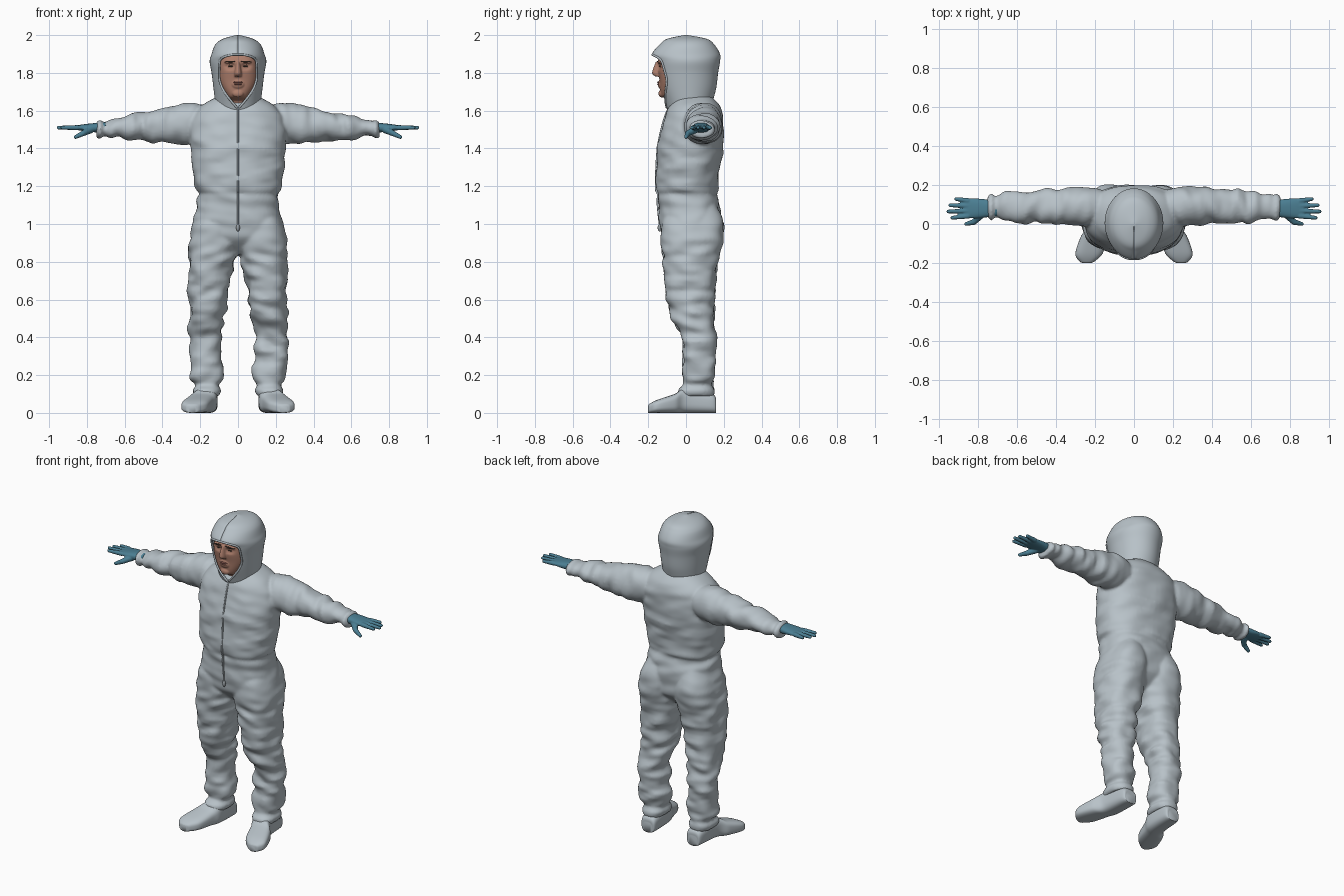
import bpy, bmesh, math
from mathutils import Vector, Matrix, noise

if "Cube" in bpy.data.objects:
    bpy.data.objects.remove(bpy.data.objects["Cube"])


def material(name, *rgb):
    mat = bpy.data.materials.new(name)
    mat.use_nodes = True
    mat.diffuse_color = (*rgb, 1)
    shader = next(node for node in mat.node_tree.nodes if node.type == "BSDF_PRINCIPLED")
    shader.inputs["Base Color"].default_value = (*rgb, 1)
    return mat


FABRIC = material("pale grey fabric", .48, .54, .58)
RUBBER = material("teal rubber", .07, .21, .29)
SKIN = material("skin", .42, .21, .15)
LIP = material("lip brown", .27, .11, .09)
DARK = material("dark brown", .06, .04, .03)
METAL = material("zip grey", .3, .33, .35)


def spline(keys, steps=8):
    """Smooth in-between rows through the key rows."""
    rows = []
    for i in range(len(keys) - 1):
        before, start, end, after = (keys[min(max(i + k, 0), len(keys) - 1)] for k in (-1, 0, 1, 2))
        for step in range(steps):
            t = step / steps
            rows.append([b + t * ((c - a) + t * ((2 * a - 5 * b + 4 * c - d)
                                                 + t * (3 * b - a - 3 * c + d))) / 2
                         for a, b, c, d in zip(before, start, end, after)])
    rows.append(list(keys[-1]))
    return rows


def bridge(bm, rings, closed=True):
    for ring, following in zip(rings, rings[1:]):
        count = len(ring)
        for i in range(count if closed else count - 1):
            j = (i + 1) % count
            bm.faces.new((ring[i], ring[j], following[j], following[i]))


def rounded(value, power):
    return math.copysign(abs(value) ** (2 / power), value)


def loft(bm, axis, keys, side=1, power=2.4, fold=0, segments=48):
    """Each row holds a position on the axis and the section's bounds; fold adds creases."""
    rows, rings = spline(keys), []
    for index, (pos, a_min, a_max, b_min, b_max) in enumerate(rows):
        depth = fold * math.sin(math.pi * index / len(rows))
        ring = []
        for k in range(segments):
            angle = math.tau * k / segments
            a = (a_max - a_min) / 2 * rounded(math.cos(angle), power)
            b = (b_max - b_min) / 2 * rounded(math.sin(angle), power)
            crease = noise.noise(Vector((a * 9 + pos * 7, b * 9 + side * 5, pos * 19)))
            grow = 1 + depth * crease / math.hypot(a, b)
            a = a * grow + (a_min + a_max) / 2
            b = b * grow + (b_min + b_max) / 2
            x, y, z = {"z": (a, b, pos), "x": (pos, a, b), "y": (a, pos, b)}[axis]
            ring.append(bm.verts.new((x * side, y, z)))
        rings.append(ring)
    bridge(bm, rings)
    bm.faces.new(rings[0])
    bm.faces.new(rings[-1])


def symmetric(keys):
    return [(z, -half, half, front, back) for z, half, front, back in keys]


def ball(bm, location, size):
    matrix = Matrix.Translation(location) @ Matrix.Diagonal((*size, 1))
    bmesh.ops.create_uvsphere(bm, u_segments=20, v_segments=12, radius=1, matrix=matrix)


def finger(bm, start, end, thick, thin, count=12):
    for i in range(count + 1):
        t = i / count
        ball(bm, Vector(start).lerp(Vector(end), t), [thick + (thin - thick) * t] * 3)


def link(name, data, mat):
    data.materials.append(mat)
    obj = bpy.data.objects.new(name, data)
    bpy.context.collection.objects.link(obj)
    return obj


def finish(name, bm, mat, voxel=0):
    bmesh.ops.recalc_face_normals(bm, faces=bm.faces)
    mesh = bpy.data.meshes.new(name)
    bm.to_mesh(mesh)
    bm.free()
    mesh.shade_smooth()
    obj = link(name, mesh, mat)
    if voxel:
        merge = obj.modifiers.new("merge", "REMESH")
        merge.mode, merge.voxel_size, merge.use_smooth_shade = "VOXEL", voxel, True
        obj.modifiers.new("soften", "SMOOTH").iterations = 3
    return obj


def tube(name, points, radius, mat):
    curve = bpy.data.curves.new(name, "CURVE")
    curve.dimensions, curve.bevel_depth, curve.bevel_resolution = "3D", radius, 2
    path = curve.splines.new("POLY")
    path.points.add(len(points) - 1)
    for point, location in zip(path.points, points):
        point.co = (*location, 1)
    link(name, curve, mat)


# Coverall: torso, legs and sleeves merged into one garment
torso = [(.84, .1, -.04, .1), (.92, .24, -.12, .17), (1, .24, -.14, .18), (1.1, .22, -.15, .18),
         (1.16, .21, -.15, .16), (1.2, .23, -.16, .17), (1.4, .25, -.15, .19),
         (1.54, .25, -.12, .2), (1.62, .2, -.09, .18), (1.68, .1, -.05, .13)]
leg = [(1.1, .04, .19, -.08, .16), (1, .01, .24, -.13, .2), (.88, 0, .26, -.13, .19),
       (.8, .02, .26, -.12, .17), (.6, .06, .26, -.1, .15), (.5, .07, .26, -.07, .15),
       (.4, .09, .26, -.02, .16), (.2, .08, .25, -.02, .15), (.15, .1, .23, -.01, .14),
       (.12, .09, .24, -.04, .15), (.09, .1, .23, -.04, .15)]
sleeve_radii = [(.12, .07, .07), (.25, .1, .11), (.4, .09, .09), (.6, .08, .06),
                (.7, .06, .04), (.73, .07, .05), (.75, .05, .04)]
sleeve = [(x, .09 - depth, .09 + depth, 1.55 - x * .07 - height, 1.55 - x * .07 + height)
          for x, depth, height in sleeve_radii]
bm = bmesh.new()
loft(bm, "z", symmetric(torso), fold=.015, segments=72)
for side in (1, -1):
    loft(bm, "z", leg, side, fold=.025)
    loft(bm, "x", sleeve, side, power=2.1, fold=.02)
finish("coverall", bm, FABRIC, voxel=.009)

# Zip running down the front, with its pull
tube("zip_line", [(0, front, z) for z, half, front, back in spline(torso[2:9])], .005, FABRIC)
bm = bmesh.new()
ball(bm, (0, -.14, .98), (.01, .01, .02))
finish("zip_pull", bm, METAL)

# Shoes turned slightly outwards, and gloves
shoe = [(y, middle - half, middle + half, 0, height) for y, middle, half, height in (
    (.16, .16, .03, .06), (.14, .16, .05, .1), (0, .17, .06, .13), (-.06, .2, .07, .1),
    (-.15, .23, .07, .07), (-.19, .24, .04, .05), (-.2, .24, .02, .04))]
palm = [(x, .08 - half, .08 + half, 1.51 - thick, 1.51 + thick)
        for x, half, thick in ((.7, .04, .03), (.8, .05, .02), (.87, .05, .01))]
for side, label in ((1, "left"), (-1, "right")):
    bm = bmesh.new()
    loft(bm, "y", shoe, side, power=3)
    finish(label + "_shoe", bm, FABRIC)
    bm = bmesh.new()
    loft(bm, "x", palm, side)
    for place, tip in enumerate((.93, .95, .94, .91)):
        spread = place - 1.5
        finger(bm, (side * .85, .08 + spread * .026, 1.51),
               (side * tip, .08 + spread * .032, 1.51), .014, .01)
    knuckle = (side * .82, .01, 1.48)
    finger(bm, (side * .78, .05, 1.5), knuckle, .02, .015)
    finger(bm, knuckle, (side * .86, 0, 1.46), .015, .01)
    finish(label + "_glove", bm, RUBBER, voxel=.004)

# Hood: shell left open around the face, with a rolled rim
hood = [(1.58, .11, -.09, .13), (1.64, .12, -.11, .14), (1.72, .13, -.14, .16),
        (1.8, .14, -.16, .17), (1.86, .15, -.17, .18), (1.9, .14, -.18, .18),
        (1.95, .12, -.14, .15), (1.98, .08, -.1, .11), (2, .01, -.01, .01)]
bm = bmesh.new()
rings, rim = [], []
for z, half, front, back in spline(hood, 12):
    rise = min(max((z - 1.61) / .29, 0), 1)
    gap = .1 * math.sin(min(rise * 2.6, math.pi / 2)) * (1 - rise ** 24)
    start = math.asin(max(gap, .001) / max(half, .01))
    ring = []
    for k in range(57):
        angle = start + (math.tau - 2 * start) * k / 56
        ring.append(bm.verts.new((half * math.sin(angle),
                                  (front + back - (back - front) * math.cos(angle)) / 2, z)))
    rings.append(ring)
    if gap > .003:
        rim.append(ring[0].co.copy())
bridge(bm, rings, closed=False)
bm.faces.new(rings[-1])
shell = finish("hood", bm, FABRIC)
lining = shell.modifiers.new("thickness", "SOLIDIFY")
lining.thickness, lining.offset = .008, -1
tube("hood_rim", rim + [Vector((-p.x, p.y, p.z)) for p in reversed(rim)], .006, FABRIC)

# Head with eye sockets, nose, mouth, chin and brow
head = [(1.6, .06, -.08, .06), (1.65, .06, -.08, .06), (1.68, .07, -.13, .08),
        (1.76, .11, -.14, .1), (1.86, .11, -.15, .11), (1.93, .09, -.11, .08)]
nose = [(1.86, .01, -.16, -.11), (1.8, .02, -.18, -.11), (1.78, .02, -.16, -.11)]
EYE_X, EYE_Z = .04, 1.835
bm = bmesh.new()
loft(bm, "z", symmetric(head), power=2.6, segments=64)
for vert in bm.verts:
    if vert.co.y < 0:
        across = (abs(vert.co.x) - EYE_X) / .024
        above = (vert.co.z - EYE_Z) / .014
        vert.co.y += .02 * math.exp(-across ** 2 - above ** 2)
loft(bm, "z", symmetric(nose), power=2, segments=20)
ball(bm, (0, -.13, 1.69), (.03, .016, .02))
ball(bm, (0, -.134, 1.74), (.034, .015, .025))
for side in (1, -1):
    ball(bm, (side * EYE_X, -.127, EYE_Z), (.017, .013, .011))
    ball(bm, (side * EYE_X, -.138, 1.858), (.034, .014, .009))
finish("head", bm, SKIN, voxel=.004)

# Eyes, eyebrows and lips
bm = bmesh.new()
for side in (1, -1):
    ball(bm, (side * EYE_X, -.137, EYE_Z), (.014, .005, .004))
    ball(bm, (side * EYE_X, -.15, 1.86), (.026, .004, .004))
finish("eyes_and_eyebrows", bm, DARK)
bm = bmesh.new()
for z, half in ((1.75, .027), (1.74, .022)):
    ball(bm, (0, -.145, z), (half, .008, .005))
finish("lips", bm, LIP)
